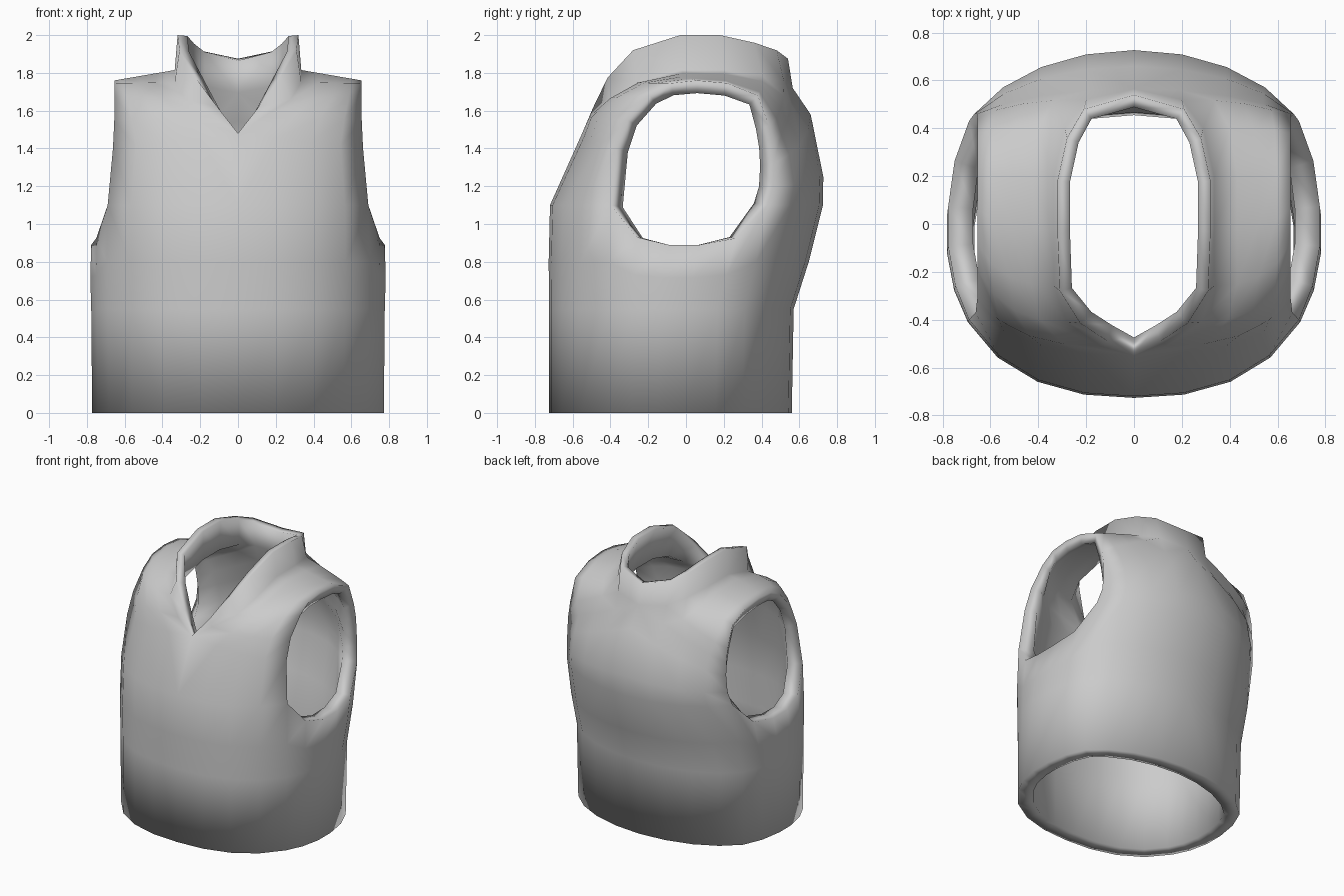
import bpy
import bmesh

if "Cube" in bpy.data.objects:
    bpy.data.objects.remove(bpy.data.objects["Cube"], do_unlink=True)

mat = bpy.data.materials.new("plain grey")
mat.use_nodes = True
GREY = (0.6, 0.6, 0.6, 1)
mat.diffuse_color = GREY
mat.node_tree.nodes["Principled BSDF"].inputs["Base Color"].default_value = GREY

# Strips of cloth running from the front hem over the shoulder to the back hem:
# (centre line or neck base, armhole or side edge)
FRONT = [((0, -.725, 0), (.685, -.41, 0)), ((0, -.725, .55), (.69, -.41, .55)),
         ((0, -.727, .8), (.695, -.41, .8)), ((0, -.72, 1.1), (.69, -.40, 1.1)),
         ((0, -.55, 1.48), (.662, -.37, 1.4))]
SHOULDER = [((.14, -.51, 1.57), (.655, -.31, 1.55)), ((.28, -.41, 1.66), (.655, -.19, 1.68)),
            ((.335, -.26, 1.75), (.655, -.08, 1.745)), ((.335, -.02, 1.815), (.655, .06, 1.76)),
            ((.335, .20, 1.815), (.655, .22, 1.745)), ((.29, .40, 1.79), (.655, .38, 1.68)),
            ((.20, .52, 1.75), (.655, .44, 1.52))]
BACK = [((0, .565, 1.72), (.657, .46, 1.42)), ((0, .66, 1.58), (.66, .465, 1.32)),
        ((0, .727, 1.25), (.668, .46, 1.2)), ((0, .725, 1.1), (.69, .43, 1.1)),
        ((0, .65, .8), (.695, .37, .8)), ((0, .57, .55), (.69, .31, .55)),
        ((0, .56, 0), (.685, .30, 0))]
# Collar rim, from the tip of the V to the nape
RIM = [(0, -.55, 1.48), (.11, -.49, 1.62), (.225, -.415, 1.775), (.31, -.28, 1.92),
       (.32, -.03, 2.0), (.32, .18, 2.0), (.28, .36, 1.96), (.21, .48, 1.92), (0, .54, 1.875)]

bm = bmesh.new()


def skin(rows):
    """Fill neighbouring rows of points with quads; None leaves a gap."""
    grid = [[bm.verts.new(p) if p else None for p in row] for row in rows]
    for a, b in zip(grid, grid[1:]):
        for j in range(len(a) - 1):
            quad = (a[j], a[j + 1], b[j + 1], b[j])
            if all(quad):
                bm.faces.new(quad)


def drop(u, p, k=.885):
    """Rounded fall-off of the body curve, 0 at the centre and 1 at the edge."""
    def f(t):
        return 1 - (1 - (k * t) ** p) ** (1 / p)
    return f(u) / f(1)


# Front, shoulder, back and collar
rows = []
for i, (a, b) in enumerate(FRONT + SHOULDER + BACK):
    k = i - (len(FRONT) - 1)
    power = 2.35 if i < len(FRONT + SHOULDER) else 2.0
    row = [RIM[k] if 0 <= k < len(RIM) else None]
    for u in (0, .3, .58, .82, 1):
        row.append((a[0] + (b[0] - a[0]) * u,
                    a[1] + (b[1] - a[1]) * drop(u, power),
                    a[2] + (b[2] - a[2]) * u))
    rows.append(row)
skin(rows)

# Side panel under the arm, its top edge scooped by the armhole
SIDE = [(0, 0, 0), (.17, .057, .17), (.37, .087, .21), (.57, .087, .21), (.8, .06, .175), (1, 0, 0)]
side_rows = []
for (_, f), (_, b), scoop in zip(FRONT[:4], reversed(BACK[-4:]), (0, 0, .4, 1)):
    side_rows.append([(f[0] + (b[0] - f[0]) * s + bulge,
                       f[1] + (b[1] - f[1]) * s,
                       f[2] - dip * scoop) for s, bulge, dip in SIDE])
skin(side_rows)

bmesh.ops.remove_doubles(bm, verts=bm.verts, dist=.0005)
mesh = bpy.data.meshes.new("vest")
bm.to_mesh(mesh)
bm.free()
mesh.materials.append(mat)
mesh.shade_smooth()
vest = bpy.data.objects.new("vest", mesh)
bpy.context.collection.objects.link(vest)

# Cloth is thick around the body, thinner on the shoulders and thinnest at the collar
padding = vest.vertex_groups.new(name="padding")
for v in mesh.vertices:
    rise = min(max((v.co.z - 1.1) / .6, 0), 1)
    padding.add([v.index], .5 if v.co.z > 1.85 else 1 - .35 * rise, 'REPLACE')

# Mirror the left half and give the cloth its thickness
mirror = vest.modifiers.new("mirror", 'MIRROR')
mirror.merge_threshold = .001
solid = vest.modifiers.new("cloth thickness", 'SOLIDIFY')
solid.thickness = .105
solid.offset = -1
solid.vertex_group = padding.name
